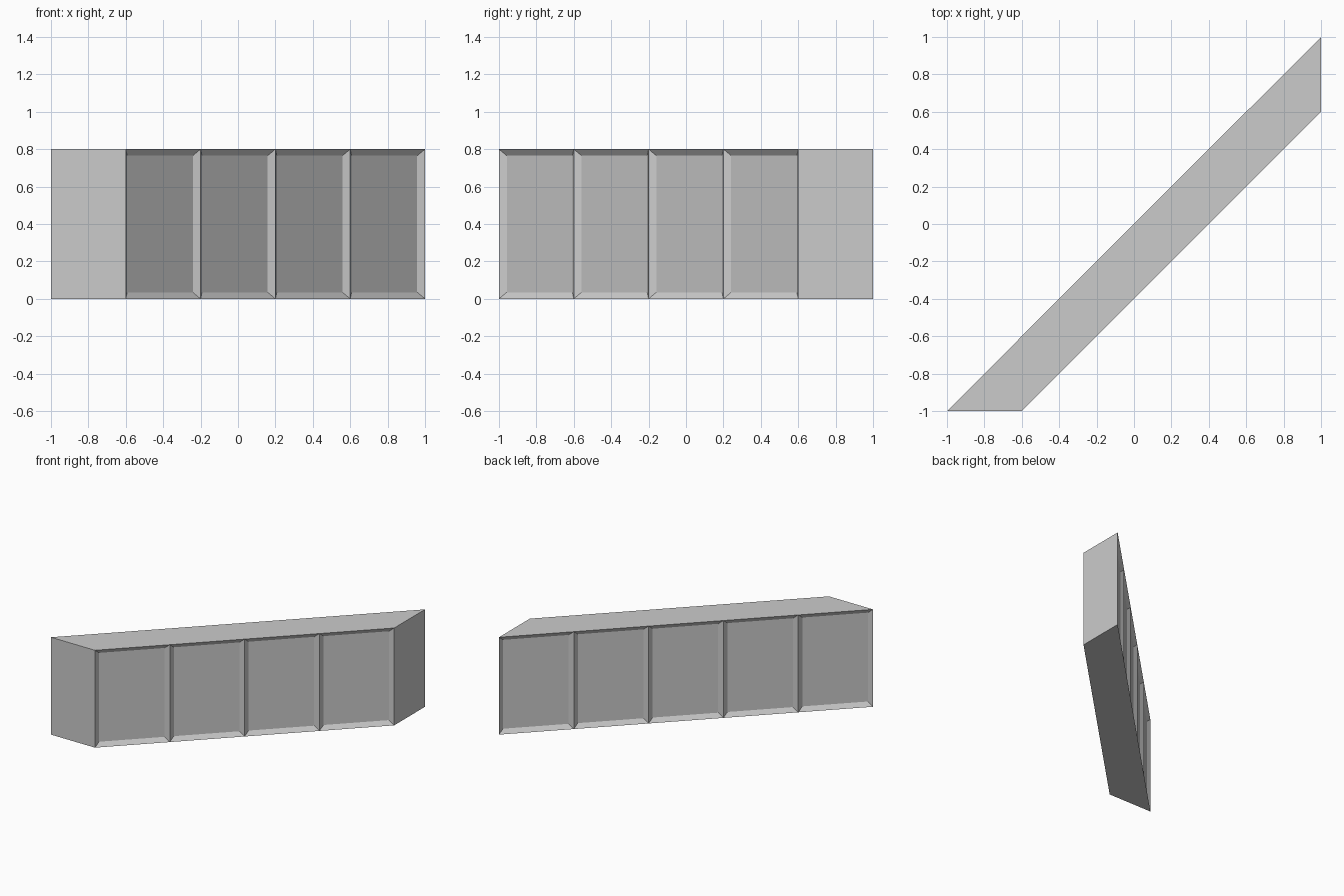
import bpy
import bmesh

if "Cube" in bpy.data.objects:
    bpy.data.objects.remove(bpy.data.objects["Cube"])

HEIGHT, STEP = 0.8, 0.4
INSET, DEPTH = 0.035, 0.024

# Footprint: five bays along the back, four along the front, plain ends
back = [(1 - STEP * i, 1 - STEP * i) for i in range(6)]
front = [(-0.6 + STEP * i, -1 + STEP * i) for i in range(5)]
outline = back + front
n = len(outline)

bm = bmesh.new()
low = [bm.verts.new((x, y, 0)) for x, y in outline]
high = [bm.verts.new((x, y, HEIGHT)) for x, y in outline]
bm.faces.new(low[::-1])
bm.faces.new(high)
sides = []
for i in range(n):
    j = (i + 1) % n
    sides.append(bm.faces.new((low[i], low[j], high[j], high[i])))
bmesh.ops.recalc_face_normals(bm, faces=bm.faces)

# Recessed panels on both long diagonal sides
panels = [f for f in sides if abs(f.normal.x * f.normal.y) > 0.3]
bmesh.ops.inset_individual(bm, faces=panels, thickness=INSET, depth=-DEPTH,
                           use_even_offset=True)

mesh = bpy.data.meshes.new("diagonal_panelled_wall")
bm.to_mesh(mesh)
bm.free()
wall = bpy.data.objects.new("diagonal_panelled_wall", mesh)
bpy.context.collection.objects.link(wall)
